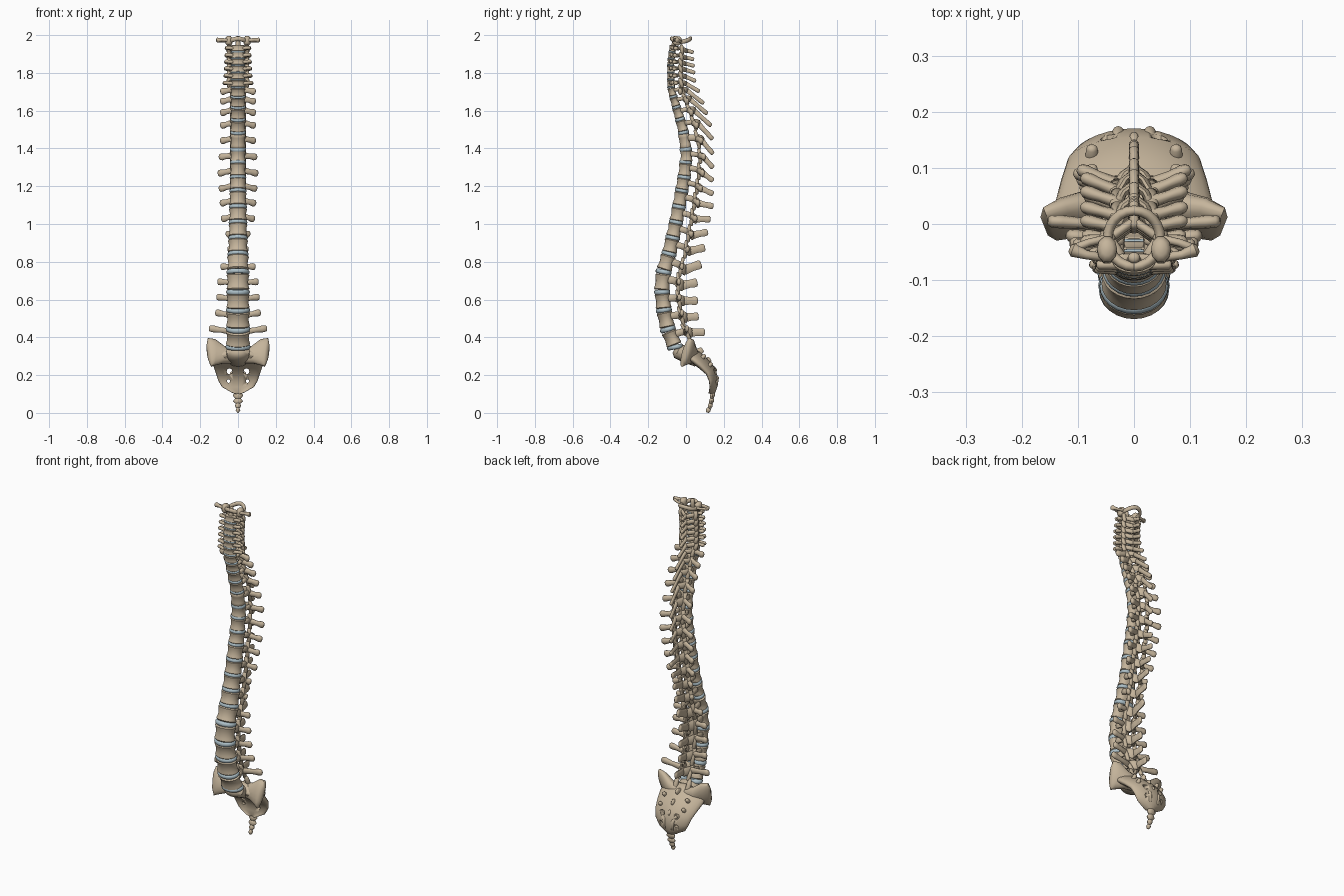
import bpy, bmesh, math
from mathutils import Vector

if "Cube" in bpy.data.objects:
    bpy.data.objects.remove(bpy.data.objects["Cube"], do_unlink=True)


def material(name, colour):
    m = bpy.data.materials.new(name)
    m.use_nodes = True
    m.diffuse_color = colour
    bsdf = next(n for n in m.node_tree.nodes if n.type == 'BSDF_PRINCIPLED')
    bsdf.inputs["Base Color"].default_value = colour
    bsdf.inputs["Roughness"].default_value = 0.7
    return m


BONE = material("bone tan", (0.56, 0.46, 0.33, 1))
DISC = material("cartilage blue grey", (0.42, 0.53, 0.58, 1))
X, Z = Vector((1, 0, 0)), Vector((0, 0, 1))


def interp(keys, t):
    if t <= keys[0][0]:
        return keys[0][1]
    for (a, va), (b, vb) in zip(keys, keys[1:]):
        if t <= b:
            return va + (vb - va) * (t - a) / (b - a)
    return keys[-1][1]


def finish(bm, name, mat):
    bmesh.ops.recalc_face_normals(bm, faces=bm.faces)
    me = bpy.data.meshes.new(name)
    bm.to_mesh(me)
    bm.free()
    me.materials.append(mat)
    ob = bpy.data.objects.new(name, me)
    bpy.context.collection.objects.link(ob)
    bpy.ops.object.select_all(action='DESELECT')
    ob.select_set(True)
    bpy.context.view_layer.objects.active = ob
    bpy.ops.object.shade_smooth_by_angle(angle=math.radians(50))
    return ob


def skin(bm, rings):
    loops = [[bm.verts.new(p) for p in ring] for ring in rings]
    n = len(loops[0])
    for a, b in zip(loops, loops[1:]):
        for i in range(n):
            bm.faces.new((a[i], a[(i + 1) % n], b[(i + 1) % n], b[i]))
    bm.faces.new(loops[0])
    bm.faces.new(loops[-1])


def tube(bm, pts, radii, ref=Z, sides=10, bend=0.0):
    """Elliptical limb with rounded ends; radii are (across, along ref)."""
    pts = [Vector(p) for p in pts]
    radii = list(radii)
    for end, nxt in ((0, 1), (-1, -2)):
        tip = pts[end] + (pts[end] - pts[nxt]).normalized() * min(radii[end]) * 0.5
        small = tuple(r * 0.55 for r in radii[end])
        if end == 0:
            pts, radii = [tip] + pts, [small] + radii
        else:
            pts, radii = pts + [tip], radii + [small]
    rings = []
    for i, p in enumerate(pts):
        d = (pts[min(i + 1, len(pts) - 1)] - pts[max(i - 1, 0)]).normalized()
        v = (ref - d * ref.dot(d)).normalized()
        u = d.cross(v)
        ring = []
        for k in range(sides):
            t = math.tau * k / sides
            c, s = math.cos(t), math.sin(t)
            ring.append(p + u * c * radii[i][0] + v * (s * radii[i][1] + bend * c * c))
        rings.append(ring)
    skin(bm, rings)


# Spine curve and proportions by height
FRONT = [(.35, -.10), (.45, -.14), (.55, -.16), (.66, -.17), (.75, -.16), (.84, -.13),
         (1.01, -.09), (1.25, -.045), (1.37, -.03), (1.5, -.045), (1.62, -.075),
         (1.72, -.1), (1.85, -.1), (2, -.08)]
WIDTH = [(.35, .065), (.75, .06), (.95, .05), (1.3, .042), (1.55, .04), (1.95, .038)]
DEPTH = [(.35, .1), (.75, .1), (1, .09), (1.25, .085), (1.5, .07), (1.7, .05), (1.95, .042)]
TRANS_X = [(.4, .155), (.5, .12), (.7, .11), (.79, .095), (.88, .055), (.97, .065),
           (1.05, .09), (1.29, .108), (1.44, .095), (1.7, .095), (1.76, .078), (1.93, .07)]
TRANS_DZ = [(.4, .05), (.6, .02), (.8, -.02), (1.25, -.025), (1.4, 0)]
TRANS_BACK = [(.4, .03), (.8, .03), (1, .045), (1.4, .05), (1.65, .035), (1.76, -.01)]
SPINE_Y = [(.4, .1), (.5, .065), (.7, .06), (.88, .1), (1.13, .145), (1.5, .145),
           (1.59, .135), (1.7, .095), (1.79, .05), (1.93, .04)]
SPINE_DROP = [(.4, -.03), (.6, 0), (.97, .01), (1.2, .05), (1.5, .07), (1.7, .06), (1.8, .02)]
SPINE_H = [(.4, .022), (.8, .025), (1, .019), (1.3, .015), (1.7, .012), (1.93, .011)]
LEVELS = [.35, .445, .545, .64, .745, .84, .925, 1.008, 1.09, 1.175, 1.247, 1.326, 1.395,
          1.485, 1.555, 1.62, 1.675, 1.725, 1.765, 1.803, 1.84, 1.875, 1.91, 1.95]


def centre(z):
    return Vector((0, interp(FRONT, z) + interp(DEPTH, z) / 2, z))


def frame(z):
    up = (centre(z + .04) - centre(z - .04)).normalized()
    return centre(z), up, Vector((0, up.z, -up.y))


def drum(bm, z, profile, height):
    """Kidney-shaped drum following the spine curve."""
    c, up, back = frame(z)
    w, d = interp(WIDTH, z), interp(DEPTH, z) / 2
    rings = []
    for u, s in profile:
        ring = []
        for k in range(24):
            t = math.tau * k / 24
            b = math.sin(t)
            b = b * (0.85 - 0.18 * b ** 4) if b > 0 else b
            ring.append(c + X * w * s * math.cos(t) + back * d * s * b + up * u * height / 2)
        rings.append(ring)
    skin(bm, rings)


def vertebra(name, lo, hi):
    bm = bmesh.new()
    z, gap = (lo + hi) / 2, hi - lo
    c, up, back = frame(z)
    d, w = interp(DEPTH, z) / 2, interp(WIDTH, z)
    drum(bm, z, [(-1, .9), (-.85, 1), (-.5, .93), (0, .88), (.5, .93), (.85, 1), (1, .9)],
         gap * .82)

    def P(x, b, u):
        return c + X * x + back * b + up * u
    lam = d + .045
    r = max(.2 * gap, .009)
    sh = interp(SPINE_H, z)
    dz = interp(TRANS_DZ, z)
    neck = z > 1.72
    fx = .046 if neck else .03
    for s in (1, -1):
        # pedicle and lamina
        tube(bm, [P(s * w * .65, d * .5, gap * .15), P(s * fx, d + .022, gap * .1)],
             [(.01, r), (.01, r)])
        tube(bm, [P(s * fx, d + .02, gap * .1), P(s * .02, lam - .006, -gap * .05),
                  P(0, lam + .008, -gap * .15)], [(.009, r * 1.2), (.008, r * 1.5), (.008, r * 1.3)])
        # articular column
        tube(bm, [P(s * fx, d + .03, -gap * .52), P(s * fx * 1.1, d + .026, 0),
                  P(s * fx, d + .02, gap * .52)], [(.012, .01), (.011, .011), (.013, .009)],
             ref=Vector((0, 1, 0)))
        # transverse process
        tip = P(s * (interp(TRANS_X, z) - .007), d + interp(TRANS_BACK, z), 0)
        tip.z = z + dz
        root = P(s * fx * .8, d + (.005 if neck else .022), gap * .05)
        e = .011 if neck else .019
        tube(bm, [root, root.lerp(tip, .55), root.lerp(tip, .85), tip],
             [(.012, e), (.01, e * .75), (.012, e), (.011, e * .9)])
        # front root of the neck processes
        if neck:
            tube(bm, [P(s * w * .7, -.005, 0), tip + Vector((0, -.016, .004))],
                 [(.009, .009), (.008, .01)])
    # spinous process
    tip = Vector((0, interp(SPINE_Y, z) - .004, z - interp(SPINE_DROP, z)))
    root = P(0, lam, -gap * .08)
    tube(bm, [root, root.lerp(tip, .5), root.lerp(tip, .85), tip],
         [(.012, sh * 1.15), (.007, sh * .9), (.008, sh), (.009, sh * .9)])
    return finish(bm, name, BONE)


# Vertebrae from the base upward, with a disc below each
for i, (lo, hi) in enumerate(zip(LEVELS, LEVELS[1:])):
    region, n = ("lumbar", 5 - i) if i < 5 else ("thoracic", 17 - i) if i < 17 else ("cervical", 24 - i)
    vertebra(f"{region}_vertebra_{n}", lo, hi)
    bm = bmesh.new()
    drum(bm, lo, [(-1, .9), (-.6, .99), (0, 1.02), (.6, .99), (1, .9)], (hi - lo) * .25)
    finish(bm, f"disc_{i + 1}", DISC)

# Top ring vertebra with the peg it turns on
bm = bmesh.new()
loop = [Vector((.047 * math.sin(t), -.026 - .05 * math.cos(t), 1.973 + .008 * math.cos(2 * t)))
        for t in [math.tau * k / 24 for k in range(25)]]
tube(bm, loop, [(.009, .012)] * 25)
for s in (1, -1):
    tube(bm, [(s * .048, -.05, 1.955), (s * .048, -.045, 1.985)], [(.018, .022), (.018, .024)],
         ref=Vector((0, 1, 0)))
    tube(bm, [(s * .05, -.06, 1.972), (s * .085, -.055, 1.976), (s * .108, -.046, 1.973)],
         [(.008, .009), (.008, .009), (.013, .014)])
    tube(bm, [(s * .045, -.025, 1.968), (s * .08, -.033, 1.968), (s * .105, -.043, 1.972)],
         [(.007, .008), (.007, .007), (.008, .01)])
finish(bm, "atlas_ring", BONE)
bm = bmesh.new()
tube(bm, [(0, -.07, 1.93), (0, -.062, 1.965), (0, -.06, 1.99)], [(.016, .014), (.012, .011), (.011, .01)],
     ref=Vector((0, 1, 0)))
finish(bm, "axis_peg", BONE)

# Sacral plate, curved forward at the edges, pierced by paired openings
bm = bmesh.new()
tube(bm, [(0, .01, .32), (0, .05, .295), (0, .09, .262), (0, .13, .222), (0, .147, .175),
          (0, .147, .135), (0, .14, .105)],
     [(.13, .036), (.14, .036), (.13, .034), (.118, .03), (.105, .024), (.085, .018), (.035, .013)],
     ref=Vector((0, -1, -.6)), sides=28, bend=.018)
sacrum = finish(bm, "sacrum_plate", BONE)
bm = bmesh.new()
for s in (1, -1):
    for x, z, r in ((.045, .22, .015), (.05, .168, .009)):
        tube(bm, [(s * x, .02, z), (s * x, .25, z)], [(r, r)] * 2, sides=14)
cutter = finish(bm, "opening_cutter", BONE)
cutter.hide_render = True
mod = sacrum.modifiers.new("openings", 'BOOLEAN')
mod.operation, mod.solver, mod.object = 'DIFFERENCE', 'EXACT', cutter
bpy.context.view_layer.objects.active = sacrum
bpy.ops.object.modifier_apply(modifier=mod.name)
bpy.data.objects.remove(cutter, do_unlink=True)

# Sacral body, side wings, facets and rear crest
bm = bmesh.new()
tube(bm, [(0, -.042, .328), (0, 0, .305), (0, .06, .278)], [(.063, .042), (.06, .04), (.06, .035)],
     sides=20)
finish(bm, "sacrum_body", BONE)
for s, side in ((1, "left"), (-1, "right")):
    bm = bmesh.new()
    tube(bm, [(s * .03, .035, .3), (s * .08, .025, .308), (s * .125, .01, .32), (s * .15, 0, .32)],
         [(.035, .04), (.034, .05), (.03, .075), (.022, .08)], ref=Vector((0, .35, 1)), sides=18)
    finish(bm, f"sacrum_wing_{side}", BONE)
    bm = bmesh.new()
    tube(bm, [(s * .04, .05, .31), (s * .04, .03, .36), (s * .037, .02, .385)],
         [(.016, .016), (.014, .012), (.012, .01)], ref=Vector((0, 1, 0)))
    tube(bm, [(s * .03, .14, .21), (s * .028, .163, .185), (s * .024, .158, .14)],
         [(.014, .012), (.012, .011), (.009, .009)], ref=X)
    for y, z in ((.1, .305), (.135, .262)):
        tube(bm, [(s * .075, y - .03, z - .03), (s * .075, y, z)], [(.014, .014), (.01, .01)])
    finish(bm, f"sacrum_facets_{side}", BONE)
bm = bmesh.new()
for y, z in ((.085, .335), (.125, .285), (.155, .235)):
    tube(bm, [(0, y - .04, z - .03), (0, y, z)], [(.014, .028), (.008, .016)])
finish(bm, "sacrum_crest", BONE)

# Tailbone segments
bm = bmesh.new()
for y, z, w, h in ((.14, .092, .028, .014), (.135, .062, .026, .011), (.128, .037, .017, .01),
                   (.118, .014, .012, .009)):
    tube(bm, [(0, y + .003, z + h), (0, y, z), (0, y - .003, z - h)],
         [(w * .7, .012), (w, .013), (w * .6, .01)], ref=Vector((0, 1, 0)))
finish(bm, "tailbone", BONE)
